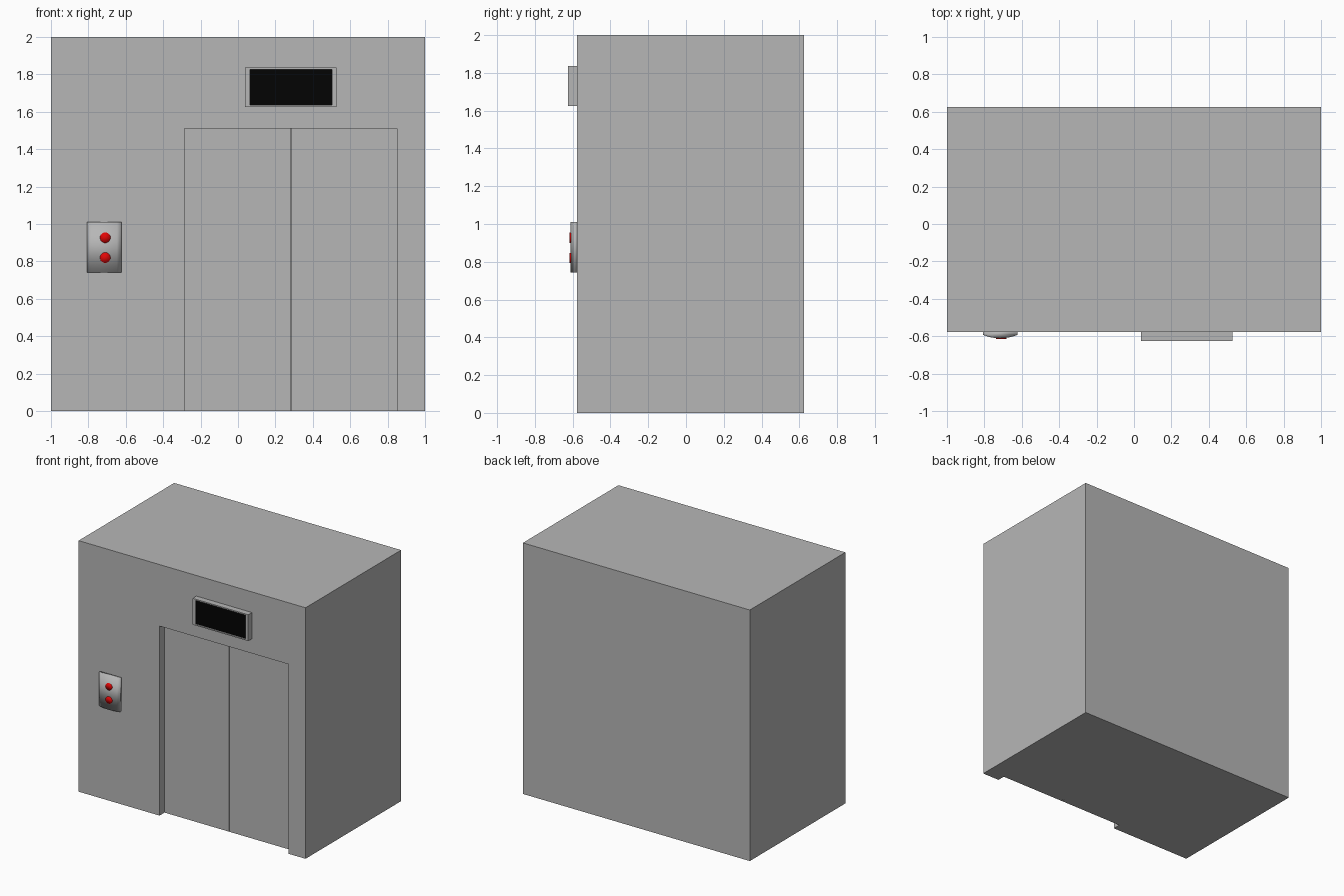
import bpy, bmesh, math
from mathutils import Matrix

if "Cube" in bpy.data.objects:
    bpy.data.objects.remove(bpy.data.objects["Cube"])

FRONT = -0.578  # wall plane


def material(name, color):
    m = bpy.data.materials.new(name)
    m.diffuse_color = (*color, 1)
    m.use_nodes = True
    m.node_tree.nodes["Principled BSDF"].inputs["Base Color"].default_value = m.diffuse_color
    return m


def add_object(name, bm, mat):
    bmesh.ops.recalc_face_normals(bm, faces=bm.faces)
    mesh = bpy.data.meshes.new(name)
    bm.to_mesh(mesh)
    bm.free()
    ob = bpy.data.objects.new(name, mesh)
    bpy.context.collection.objects.link(ob)
    mesh.materials.append(mat)
    return ob


def box(name, x, y, z, mat):
    bm = bmesh.new()
    bmesh.ops.create_cube(bm, size=1)
    for v in bm.verts:
        for i, (lo, hi) in enumerate((x, y, z)):
            v.co[i] = lo if v.co[i] < 0 else hi
    return add_object(name, bm, mat)


def cut(ob, x, y, z):
    cutter = box("cutter", x, y, z, grey)
    cutter.hide_render = True
    mod = ob.modifiers.new("cut", 'BOOLEAN')
    mod.operation = 'DIFFERENCE'
    mod.solver = 'EXACT'
    mod.object = cutter
    bpy.context.view_layer.objects.active = ob
    bpy.ops.object.modifier_apply(modifier=mod.name)
    bpy.data.objects.remove(cutter)


grey = material("steel_grey", (0.47, 0.47, 0.47))
black = material("screen_black", (0.001, 0.001, 0.001))
red = material("button_red", (0.75, 0.002, 0.002))

# Shaft block with doorway recess
shaft = box("elevator_shaft", (-1, 1), (FRONT, 0.625), (0, 2), grey)
cut(shaft, (-0.287, 0.85), (-0.8, -0.49), (-0.2, 1.51))

# Pair of sliding doors with a narrow gap
for name, x in (("left_door", (-0.287, 0.28)), ("right_door", (0.284, 0.85))):
    box(name, x, (-0.515, -0.49), (0, 1.51), grey)

# Floor display: frame with a slightly sunken screen
frame = box("display_frame", (0.038, 0.527), (-0.625, FRONT), (1.626, 1.836), grey)
cut(frame, (0.063, 0.502), (-0.7, -0.613), (1.635, 1.826))
box("display_screen", (0.063, 0.502), (-0.616, -0.61), (1.635, 1.826), black)

# Call panel: bowed plan outline extruded upwards, shaded smooth all over
cx, half = -0.716, 0.092
bm = bmesh.new()
outline = [(cx + half, FRONT), (cx - half, FRONT)]
for i in range(9):
    t = -1 + i / 4
    outline.append((cx + half * t, -0.611 + 0.018 * t * t))
face = bm.faces.new([bm.verts.new((x, y, 0.742)) for x, y in outline])
ext = bmesh.ops.extrude_face_region(bm, geom=[face])
for g in ext["geom"]:
    if isinstance(g, bmesh.types.BMVert):
        g.co.z = 1.01
add_object("call_panel", bm, grey).data.shade_smooth()

# Round call buttons
for name, z in (("up_button", 0.927), ("down_button", 0.82)):
    bm = bmesh.new()
    bmesh.ops.create_cone(bm, cap_ends=True, segments=32, radius1=0.03,
                          radius2=0.027, depth=0.02,
                          matrix=Matrix.Translation((-0.71, -0.606, z))
                          @ Matrix.Rotation(math.pi / 2, 4, 'X'))
    add_object(name, bm, red).data.shade_smooth()
